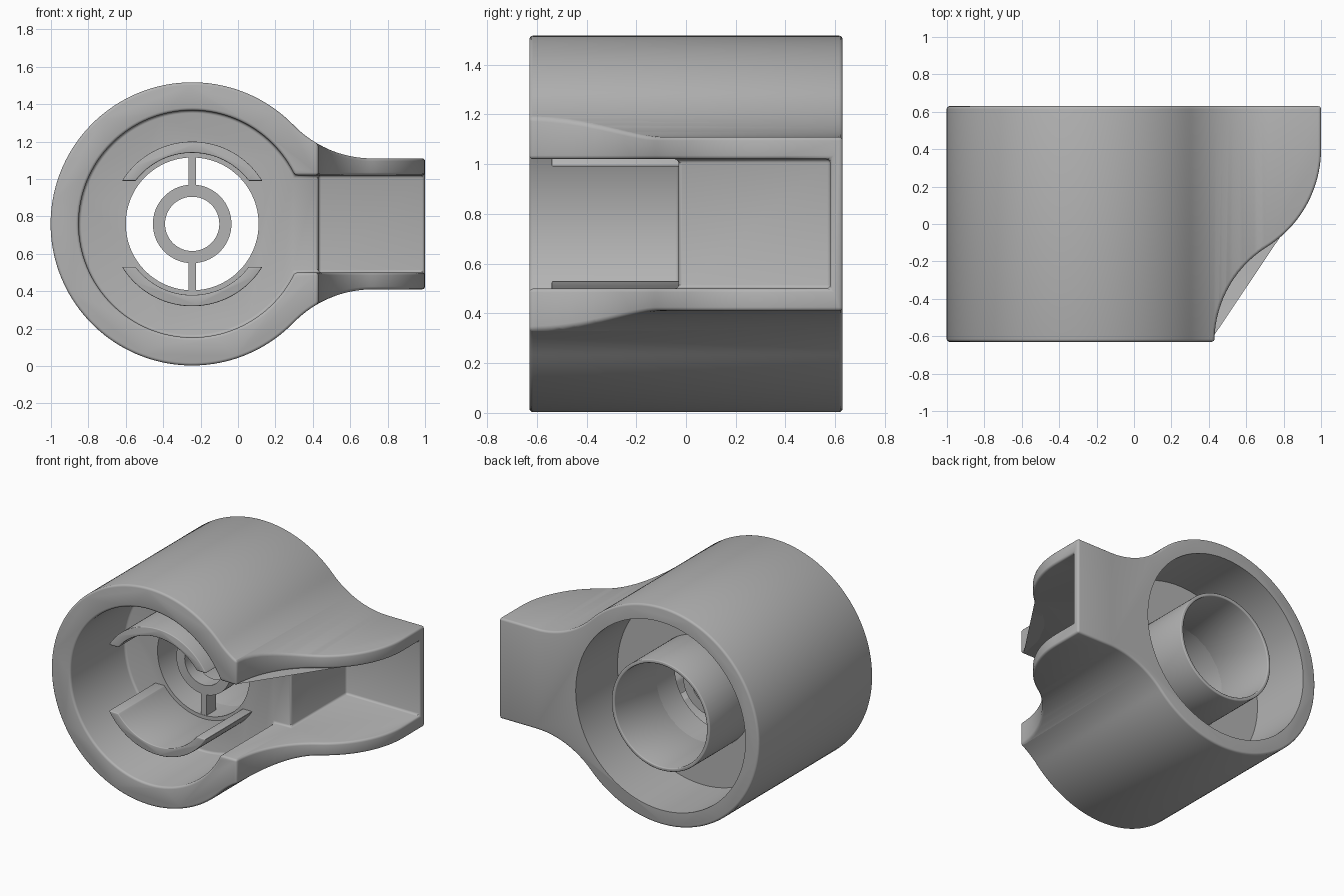
import bpy, bmesh
from math import sin, cos, pi, radians, asin, atan2, hypot

cube = bpy.data.objects.get("Cube")
if cube:
    bpy.data.objects.remove(cube, do_unlink=True)

grey = bpy.data.materials.new("plain_grey")
grey.use_nodes = True
colour = (0.45, 0.45, 0.45, 1)
grey.diffuse_color = colour
grey.node_tree.nodes["Principled BSDF"].inputs["Base Color"].default_value = colour

CX, CZ = -0.245, 0.76            # barrel axis
FRONT, BACK = -0.63, 0.63
FLOOR, BACK_FLOOR = -0.03, 0.17  # both sides of the inner web
SLOT = 0.26                      # half height of the arm channel


def arc(cx, cy, r, a0, a1, n=32):
    return [(cx + r * cos(a0 + (a1 - a0) * i / n), cy + r * sin(a0 + (a1 - a0) * i / n))
            for i in range(n + 1)]


def circle(r, n=128):
    return arc(CX, CZ, r, 0, 2 * pi, n)[:-1]


def rect(x0, x1, z0, z1):
    return [(x0, z0), (x1, z0), (x1, z1), (x0, z1)]


def prism(name, pts, lo, hi, axis="y"):
    """Extrude an outline along y (points are x, z) or z (points are x, y)."""
    bm = bmesh.new()
    place = (lambda p, d: (p[0], d, p[1])) if axis == "y" else (lambda p, d: (p[0], p[1], d))
    face = bm.faces.new([bm.verts.new(place(p, lo)) for p in pts])
    top = bmesh.ops.extrude_face_region(bm, geom=[face])["geom"]
    shift = (0, hi - lo, 0) if axis == "y" else (0, 0, hi - lo)
    bmesh.ops.translate(bm, verts=[g for g in top if isinstance(g, bmesh.types.BMVert)], vec=shift)
    bmesh.ops.recalc_face_normals(bm, faces=bm.faces)
    mesh = bpy.data.meshes.new(name)
    bm.to_mesh(mesh)
    bm.free()
    mesh.materials.append(grey)
    ob = bpy.data.objects.new(name, mesh)
    bpy.context.collection.objects.link(ob)
    return ob


def bake(ob):
    dg = bpy.context.evaluated_depsgraph_get()
    mesh = bpy.data.meshes.new_from_object(ob.evaluated_get(dg))
    ob.modifiers.clear()
    ob.data = mesh


def combine(ob, tool, operation="DIFFERENCE"):
    mod = ob.modifiers.new("cut", "BOOLEAN")
    mod.operation, mod.object, mod.solver = operation, tool, "EXACT"
    bake(ob)
    bpy.data.objects.remove(tool, do_unlink=True)


def soften(ob, width):
    mod = ob.modifiers.new("soft_edges", "BEVEL")
    mod.width, mod.segments, mod.angle_limit = width, 3, radians(40)
    mod.use_clamp_overlap = False
    bake(ob)


def tube(name, outer, inner, lo, hi):
    ob = prism(name, circle(outer), lo, hi)
    combine(ob, prism("bore", circle(inner), lo - 0.1, hi + 0.1))
    return ob


# Barrel outline flowing into the arm through concave fillets
R, ARM, FIL = 0.757, 0.35, 0.59
fx = CX + 0.965
t = atan2(ARM + FIL, fx - CX)
upper = arc(fx, CZ + ARM + FIL, FIL, -pi / 2, t - pi, 24)
lower = [(x, 2 * CZ - z) for x, z in reversed(upper)]
outline = ([(1, CZ - ARM), (1, CZ + ARM)] + upper
           + arc(CX, CZ, R, t, 2 * pi - t, 110)[1:-1] + lower)
body = prism("body", outline, FRONT, BACK)

# S-shaped sweep that trims the front of the arm
ax, ay, ar = 1.03, FRONT, 0.60
bx, by, br = 0.384, 0.40, 0.616
s = atan2(by - ay, bx - ax)
sweep = arc(ax, ay, ar, pi, s, 20) + arc(bx, by, br, s - pi, 0, 20)[1:]
trim = prism("trim", [(0.43, -0.8)] + sweep + [(1.3, 0.4), (1.3, -0.8)], -0.2, 1.8, "z")
combine(body, trim)

# Keyhole cavity in the front and the channel inside the arm
k = asin(SLOT / 0.607)
keyhole = arc(CX, CZ, 0.607, k, 2 * pi - k, 110) + [(1.3, CZ - SLOT), (1.3, CZ + SLOT)]
combine(body, prism("front_cavity", keyhole, -0.9, FLOOR))
combine(body, prism("arm_channel", rect(0.43, 1.3, CZ - SLOT, CZ + SLOT), -0.9, 0.58))
soften(body, 0.015)

# Round pocket in the back and the bore through the web
combine(body, prism("back_cavity", circle(0.655), BACK_FLOOR, 0.9))
combine(body, prism("bore", circle(0.355), -0.3, 0.4))

parts = [body]

# Thin sleeve standing in the back pocket
sleeve = tube("back_sleeve", 0.38, 0.355, BACK_FLOOR - 0.01, BACK)
soften(sleeve, 0.007)
parts.append(sleeve)

# Hub ring held in the bore by two spokes
parts.append(tube("hub_ring", 0.21, 0.145, FLOOR, 0.08))
for name, side in (("upper_spoke", 1), ("lower_spoke", -1)):
    z0, z1 = sorted((CZ + side * 0.2, CZ + side * 0.36))
    parts.append(prism(name, rect(CX - 0.02, CX + 0.02, z0, z1), FLOOR + 0.002, 0.078))

# Curved guide walls above and below the bore
for name, side in (("upper_guide", 1), ("lower_guide", -1)):
    a, b = asin(0.23 / 0.44), asin(0.23 / 0.38)
    pts = arc(CX, 0, 0.44, a, pi - a, 40) + arc(CX, 0, 0.38, pi - b, b, 40)
    guide = prism(name, [(x, CZ + side * z) for x, z in pts], -0.54, FLOOR + 0.01)
    soften(guide, 0.006)
    parts.append(guide)

bpy.ops.object.select_all(action="DESELECT")
for ob in parts:
    ob.select_set(True)
bpy.context.view_layer.objects.active = body
bpy.ops.object.shade_smooth_by_angle(angle=radians(32))
